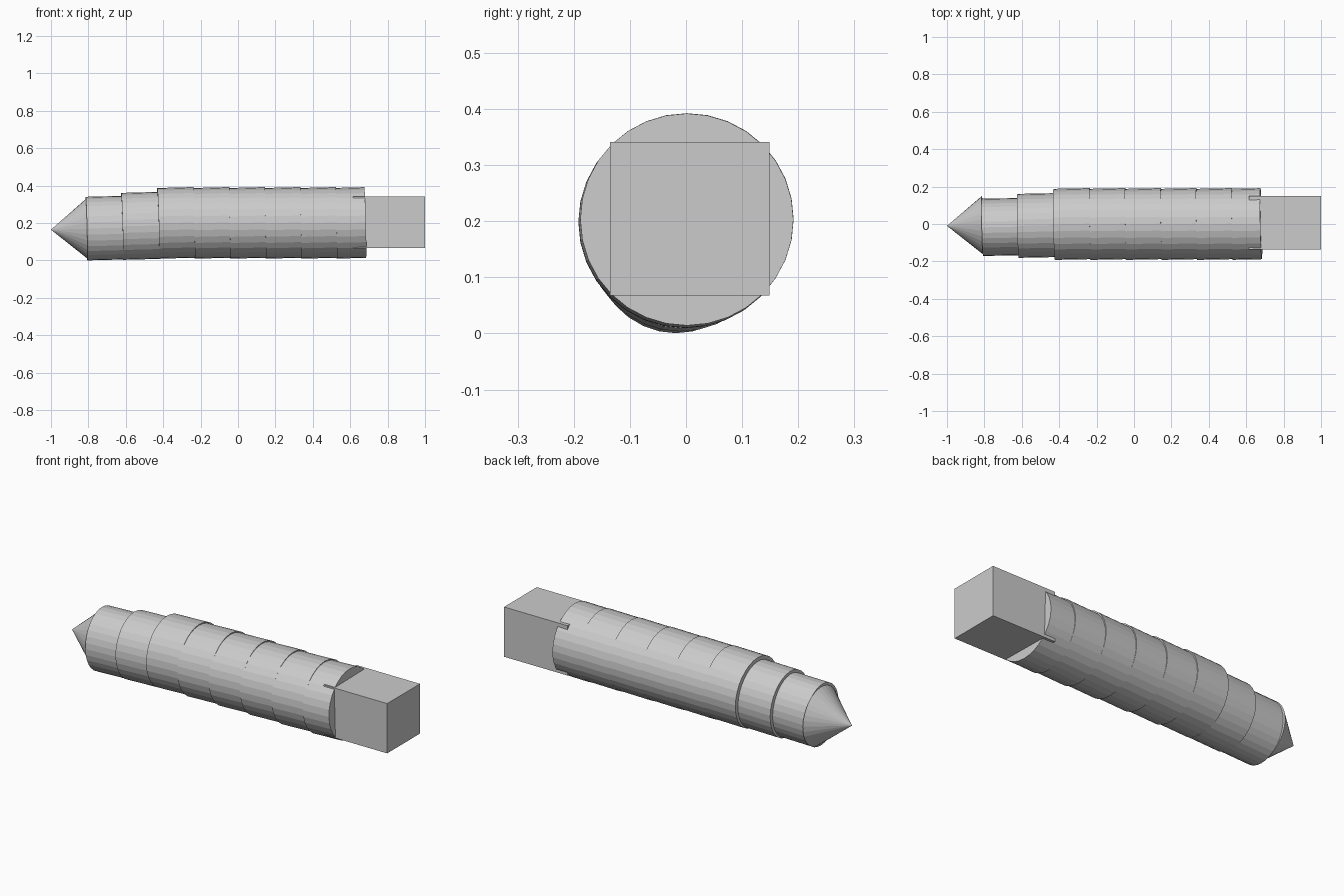
import bpy, bmesh
from mathutils import Vector, Matrix

if "Cube" in bpy.data.objects:
    bpy.data.objects.remove(bpy.data.objects["Cube"])

grey = bpy.data.materials.new("light_grey")
grey.use_nodes = True
colour = (0.6, 0.6, 0.6, 1)
grey.diffuse_color = colour
grey.node_tree.nodes["Principled BSDF"].inputs["Base Color"].default_value = colour

SIDES = 32
TILT = Vector((1, 0.02, 0.026))  # every section leans slightly off the x axis


def finish(name, bm):
    bmesh.ops.recalc_face_normals(bm, faces=bm.faces)
    mesh = bpy.data.meshes.new(name)
    bm.to_mesh(mesh)
    bm.free()
    mesh.materials.append(grey)
    obj = bpy.data.objects.new(name, mesh)
    bpy.context.collection.objects.link(obj)
    return obj


def section(name, start, end, y, z, ry, rz, tip=False):
    """Round section along x, centred on y, z; a tip tapers to a point at start."""
    bm = bmesh.new()
    bmesh.ops.create_cone(bm, cap_ends=True, segments=SIDES, radius1=0 if tip else 1,
                          radius2=1, depth=end - start)
    bmesh.ops.scale(bm, vec=(rz, ry, 1), verts=bm.verts)
    rot = Vector((1, 0, 0)).rotation_difference(TILT).to_matrix().to_4x4()
    place = Matrix.Translation(((start + end) / 2, y, z))
    bmesh.ops.transform(bm, matrix=place @ rot @ Matrix.Rotation(1.5707963, 4, "Y"),
                        verts=bm.verts)
    bmesh.ops.remove_doubles(bm, verts=bm.verts, dist=0.0001)
    return finish(name, bm)


# Pointed end
section("tip", -1, -0.81, -0.008, 0.167, 0.156, 0.159, tip=True)

# Two stepped collars
section("front_collar", -0.81, -0.61, -0.016, 0.173, 0.153, 0.17)
section("rear_collar", -0.62, -0.42, -0.008, 0.185, 0.171, 0.179)

# Body of six overlapping sections
for i in range(6):
    start = -0.427 + 0.19 * i
    end = 0.68 if i == 5 else start + 0.195
    section(f"body_section_{i + 1}", start, end, 0, 0.201, 0.19, 0.189)

# Square block at the far end
bm = bmesh.new()
bmesh.ops.create_cube(bm, size=1)
bmesh.ops.scale(bm, vec=(0.385, 0.284, 0.273), verts=bm.verts)
bmesh.ops.translate(bm, vec=(0.8075, 0.0065, 0.2045), verts=bm.verts)
finish("end_block", bm)
